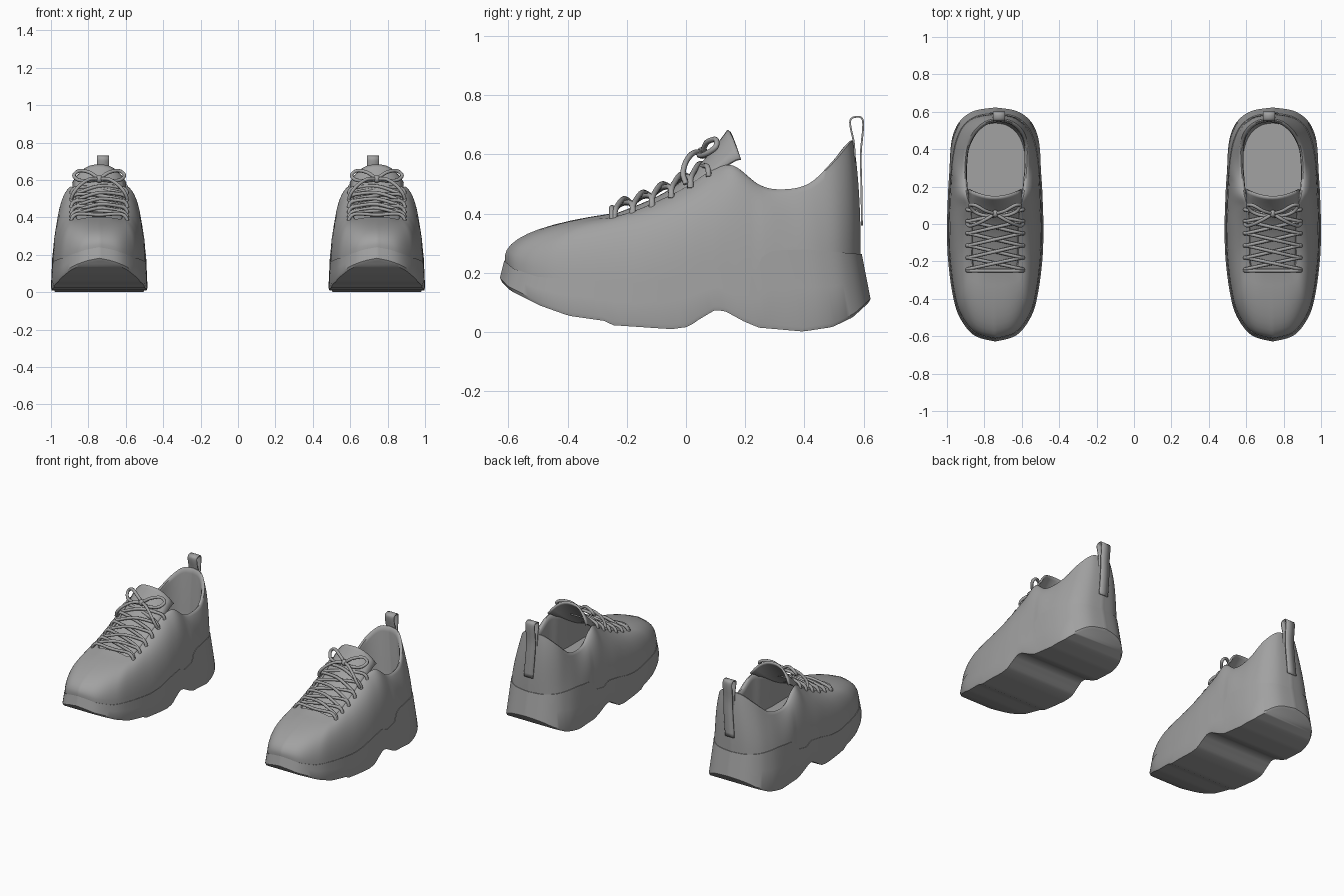
import bpy, bmesh, math
from mathutils import Vector

if "Cube" in bpy.data.objects:
    bpy.data.objects.remove(bpy.data.objects["Cube"])

grey = bpy.data.materials.new("plain grey")
grey.diffuse_color = (0.36, 0.36, 0.36, 1)
grey.use_nodes = True
grey.node_tree.nodes["Principled BSDF"].inputs["Base Color"].default_value = grey.diffuse_color


def interp(table, v):
    if v <= table[0][0]:
        return table[0][1]
    for (a, p), (b, q) in zip(table, table[1:]):
        if v <= b:
            return p + (q - p) * (v - a) / (b - a)
    return table[-1][1]


def ramp(v, a, b):
    t = min(1, max(0, (v - a) / (b - a)))
    return t * t * (3 - 2 * t)


def place(p):
    """Shoe space to world: one shoe on +x, heel top leaning slightly inward."""
    x, y, z = p
    return Vector((x + 0.742 - 0.02 * ramp(y, 0.2, 0.55) * ramp(z, 0.25, 0.6), y, z))


def spline(points, steps):
    """Catmull-Rom through tuples of any length."""
    out = []
    for i in range(len(points) - 1):
        p0, p1, p2 = points[max(i - 1, 0)], points[i], points[i + 1]
        p3 = points[min(i + 2, len(points) - 1)]
        for k in range(steps):
            t = k / steps
            out.append(tuple(0.5 * (2 * b + (c - a) * t + (2 * a - 5 * b + 4 * c - d) * t * t
                                    + (3 * b - a - 3 * c + d) * t ** 3)
                             for a, b, c, d in zip(p0, p1, p2, p3)))
    return out + [tuple(points[-1])]


def finish(name, mesh, angle=40, thickness=0):
    mesh.materials.clear()
    mesh.materials.append(grey)
    ob = bpy.data.objects.new(name, mesh)
    bpy.context.collection.objects.link(ob)
    bpy.ops.object.select_all(action='DESELECT')
    ob.select_set(True)
    bpy.context.view_layer.objects.active = ob
    bpy.ops.object.shade_smooth_by_angle(angle=math.radians(angle))
    if thickness:
        mod = ob.modifiers.new("thickness", 'SOLIDIFY')
        mod.thickness = thickness
        mod.offset = 0
    mod = ob.modifiers.new("pair", 'MIRROR')
    mod.use_mirror_merge = False
    return ob


def from_bmesh(name, bm, **kw):
    bmesh.ops.recalc_face_normals(bm, faces=bm.faces)
    mesh = bpy.data.meshes.new(name)
    bm.to_mesh(mesh)
    bm.free()
    return finish(name, mesh, **kw)


def loft(name, half_rings, cap_start, cap_end, **kw):
    """Half rings run toe to heel; each is mirrored to a loop and bridged to the next."""
    bm = bmesh.new()
    loops = []
    for half in half_rings:
        full = list(half) + [(-x, y, z) for x, y, z in half[-2:0:-1]]
        loops.append([bm.verts.new(place(p)) for p in full])
    n = len(loops[0])
    for a, b in zip(loops, loops[1:]):
        for i in range(n):
            j = (i + 1) % n
            bm.faces.new((a[i], a[j], b[j], b[i]))
    for loop, wanted in ((loops[0], cap_start), (loops[-1], cap_end)):
        if wanted:
            h = n // 2
            bm.faces.new((loop[0], loop[1], loop[-1]))
            bm.faces.new((loop[h], loop[h - 1], loop[h + 1]))
            for i in range(1, h - 1):
                bm.faces.new((loop[i], loop[i + 1], loop[n - i - 1], loop[n - i]))
    return from_bmesh(name, bm, **kw)


def grid(name, rows, **kw):
    bm = bmesh.new()
    vs = [[bm.verts.new(place(p)) for p in row] for row in rows]
    for a, b in zip(vs, vs[1:]):
        for i in range(len(a) - 1):
            bm.faces.new((a[i], a[i + 1], b[i + 1], b[i]))
    return from_bmesh(name, bm, **kw)


def tube(name, points, radius=0.0095):
    cu = bpy.data.curves.new(name, 'CURVE')
    cu.dimensions = '3D'
    cu.bevel_depth = radius
    cu.bevel_resolution = 2
    cu.use_fill_caps = True
    path = spline(points, 6)
    sp = cu.splines.new('POLY')
    sp.points.add(len(path) - 1)
    for pt, p in zip(sp.points, path):
        pt.co = (*place(p), 1)
    tmp = bpy.data.objects.new(name + "_path", cu)
    bpy.context.collection.objects.link(tmp)
    mesh = bpy.data.meshes.new_from_object(tmp.evaluated_get(bpy.context.evaluated_depsgraph_get()))
    bpy.data.objects.remove(tmp)
    return finish(name, mesh, angle=60)


# Height profiles along the shoe: sole top seam, sole underside, lacing edge
SEAM = [(-.62, .25), (-.58, .215), (-.5, .187), (-.35, .175), (-.2, .165), (-.1, .175), (0, .2),
        (.1, .215), (.15, .19), (.235, .205), (.255, .255), (.29, .275), (.4, .28), (.6, .262)]
UNDER = [(-.63, .17), (-.6, .14), (-.5, .09), (-.4, .055), (-.28, .038), (-.26, .024), (-.05, .01),
         (.01, .018), (.04, .04), (.1, .075), (.135, .07), (.2, .035), (.25, .015), (.4, .002),
         (.5, .017), (.57, .05), (.625, .1)]
EDGE = [(-.25, .39), (-.2, .40), (-.1, .44), (0, .49), (.09, .545), (.16, .56)]

# Half outline toe to heel: opening edge xyz, bulge point xyz, seam xy
OUTLINE = [
    (0, -.255, .40, 0, -.64, .345, 0, -.61),
    (.06, -.255, .398, .105, -.605, .35, .11, -.577),
    (.115, -.25, .39, .18, -.49, .36, .185, -.48),
    (.13, -.2, .40, .213, -.36, .37, .22, -.36),
    (.13, -.1, .44, .235, -.18, .39, .243, -.18),
    (.13, 0, .49, .24, -.02, .44, .248, -.02),
    (.14, .09, .545, .235, .09, .47, .245, .09),
    (.16, .16, .56, .23, .17, .50, .242, .17),
    (.17, .25, .495, .225, .27, .44, .235, .27),
    (.172, .33, .48, .207, .35, .42, .225, .36),
    (.165, .42, .50, .19, .44, .42, .205, .45),
    (.13, .50, .575, .155, .52, .45, .167, .525),
    (.07, .55, .635, .088, .573, .5, .1, .573),
    (0, .565, .645, 0, .59, .5, 0, .59)]
half = spline(OUTLINE, 6)

# Upper: curved wall, rolled collar, lining and footbed
rings = []
for k in range(11):
    t = k / 10
    a, b, c = (1 - t) ** 2, 2 * t * (1 - t), t * t
    rings.append([(a * r[6] + b * r[3] + c * r[0], a * r[7] + b * r[4] + c * r[1],
                   a * (interp(SEAM, r[7]) - .006) + b * r[5] + c * r[2]) for r in half])
for sx, sy, drop in ((.96, .985, -.002), (.91, .965, .006), (.89, .955, .03)):
    rings.append([(r[0] * sx, .15 + (r[1] - .15) * sy, r[2] - drop) for r in half])
rings.append([(r[0] * .95, .15 + (r[1] - .15) * .96, .36 if r[2] > .42 else r[2] - .06) for r in half])
rings.append([(r[0] * .92, .15 + (r[1] - .15) * .94, .30) for r in half])
loft("upper", rings, False, True, angle=50)


# Sole: flared platform with a bevelled, notched underside
def flare(r, amount):
    x, y = r[6], r[7]
    fx = 1.01 + amount * (.03 + .07 * ramp(y, .25, .5))
    fy = 1.006 + amount * (.05 if y > 0 else .024)
    return x * fx, y * fy


top, low, base = [], [], []
for r in half:
    x, y = flare(r, 0)
    top.append((x, y, interp(SEAM, r[7])))
    x, y = flare(r, 1)
    low.append((x, y, interp(UNDER, y) + .014))
    base.append((x * .985, y * .988, interp(UNDER, y)))
mid = [tuple((p + q) / 2 for p, q in zip(a, b)) for a, b in zip(top, low)]
loft("sole", [top, mid, low, base], True, True, angle=35)

# Tongue: arched plate rising out of the throat
centre = spline([(-.26, .385), (-.1, .45), (0, .515), (.08, .595), (.145, .68)], 4)
rows = []
for i, (y, z) in enumerate(centre):
    s = i / (len(centre) - 1)
    w = .125 + .015 * s
    rows.append([(w * t, y + .04 * s * s * t * t,
                  z - (.025 + .07 * s ** 3) * abs(t) ** 2.5) for t in [k / 6 - 1 for k in range(13)]])
grid("tongue", rows, thickness=.012, angle=50)


# Laces: a straight first bar, then crossing pairs
def lace(name, y0, y1, side, lift):
    z0, z1 = interp(EDGE, y0), interp(EDGE, y1)
    pts = []
    for t, h in ((-1.06, -.012), (-1, .012), (-.75, .03), (0, lift), (.75, .03), (1, .012), (1.06, -.012)):
        f = (t + 1) / 2
        pts.append((side * .142 * t, y0 + (y1 - y0) * f, z0 + (z1 - z0) * f + h))
    tube(name, pts)


lace("lace_bar", -.25, -.25, 1, .024)
holes = [-.24, -.18, -.115, -.05, .015, .075]
for i, (y0, y1) in enumerate(zip(holes, holes[1:])):
    lace(f"lace_right_{i}", y0, y1, 1, .036)
    lace(f"lace_left_{i}", y0, y1, -1, .05)

# Bow: knot, two loops and two loose ends
bm = bmesh.new()
bmesh.ops.create_uvsphere(bm, u_segments=12, v_segments=8, radius=.02)
bmesh.ops.translate(bm, verts=bm.verts, vec=place((0, .055, .605)))
from_bmesh("bow_knot", bm, angle=60)
for s, side in ((1, "right"), (-1, "left")):
    tube(f"bow_loop_{side}", [(0, .055, .605), (s * .05, .07, .64), (s * .105, .1, .65),
                              (s * .135, .1, .625), (s * .11, .065, .6), (s * .05, .045, .597),
                              (0, .055, .605)])
    tube(f"bow_end_{side}", [(0, .055, .605), (s * .05, .025, .605), (s * .1, .0, .575),
                             (s * .135, -.01, .535), (s * .15, .0, .5)])

# Heel pull tab: folded ribbon loop
path = spline([(.568, .55), (.568, .63), (.556, .69), (.556, .718), (.575, .727), (.594, .722),
               (.598, .69), (.59, .6), (.592, .5), (.594, .36)], 4)
grid("pull_tab", [[(x, y, z) for x in (-.033, 0, .033)] for y, z in path], thickness=.006)
